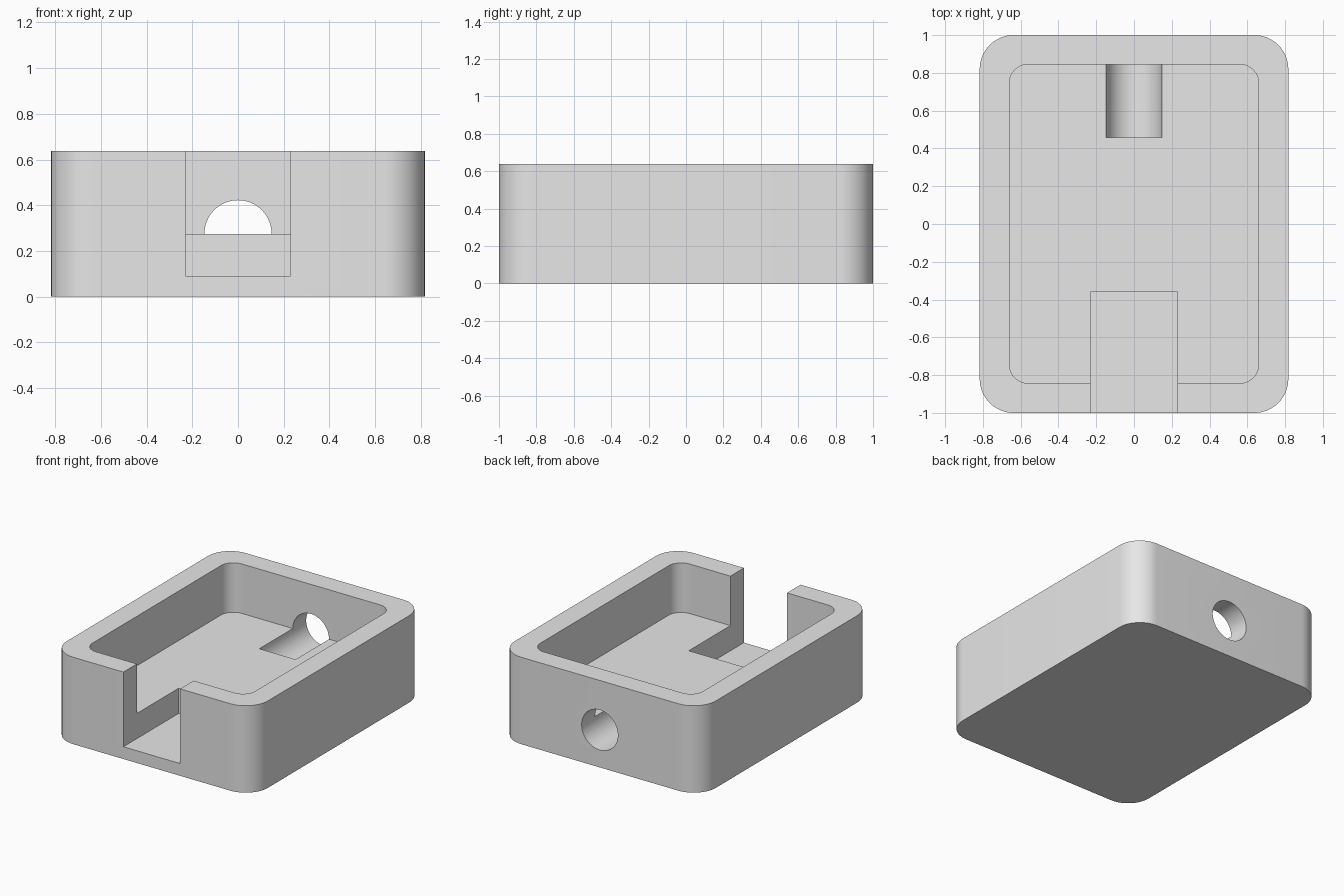
import bpy, bmesh, math
from mathutils import Matrix

if "Cube" in bpy.data.objects:
    bpy.data.objects.remove(bpy.data.objects["Cube"], do_unlink=True)

grey = bpy.data.materials.new("plain grey")
grey.use_nodes = True
grey.diffuse_color = (0.8, 0.8, 0.8, 1)
grey.node_tree.nodes["Principled BSDF"].inputs["Base Color"].default_value = (0.8, 0.8, 0.8, 1)


def make_object(name, bm):
    bmesh.ops.recalc_face_normals(bm, faces=bm.faces)
    mesh = bpy.data.meshes.new(name)
    bm.to_mesh(mesh)
    bm.free()
    mesh.materials.append(grey)
    obj = bpy.data.objects.new(name, mesh)
    bpy.context.collection.objects.link(obj)
    return obj


def block(name, x, y0, y1, z0, z1, radius=0, steps=16):
    """Block symmetric in x, with optional rounded upright corners."""
    bm = bmesh.new()
    size = Matrix.Diagonal((2 * x, y1 - y0, z1 - z0, 1))
    place = Matrix.Translation((0, (y0 + y1) / 2, (z0 + z1) / 2))
    bmesh.ops.create_cube(bm, size=1, matrix=place @ size)
    if radius:
        upright = [e for e in bm.edges
                   if abs(e.verts[0].co.z - e.verts[1].co.z) > 0.01]
        bmesh.ops.bevel(bm, geom=upright, offset=radius, segments=steps,
                        profile=0.5, affect='EDGES')
    return make_object(name, bm)


def rod(name, radius, y0, y1, z):
    """Cylinder lying along y."""
    bm = bmesh.new()
    place = Matrix.Translation((0, (y0 + y1) / 2, z)) @ Matrix.Rotation(math.pi / 2, 4, 'X')
    bmesh.ops.create_cone(bm, cap_ends=True, segments=64, radius1=radius,
                          radius2=radius, depth=y1 - y0, matrix=place)
    return make_object(name, bm)


floor_z = 0.275

# Solid tray body
tray = block("tray", 0.817, -1, 1, 0, 0.638, radius=0.18)

# Cavity, front slot and rear round port
cutters = [
    block("cavity_cutter", 0.66, -0.843, 0.845, floor_z, 0.9, radius=0.1),
    block("front_slot_cutter", 0.23, -1.2, -0.36, 0.09, 1.0),
    rod("rear_port_cutter", 0.147, 0.457, 1.2, floor_z),
]

bpy.ops.object.select_all(action='DESELECT')
bpy.context.view_layer.objects.active = tray
tray.select_set(True)
for cutter in cutters:
    cutter.hide_render = True
    cut = tray.modifiers.new(cutter.name, 'BOOLEAN')
    cut.operation = 'DIFFERENCE'
    cut.solver = 'EXACT'
    cut.object = cutter
    bpy.ops.object.modifier_apply(modifier=cut.name)
    bpy.data.objects.remove(cutter, do_unlink=True)

# Smooth curved walls, crisp edges
bpy.ops.object.shade_smooth_by_angle(angle=math.radians(30))
